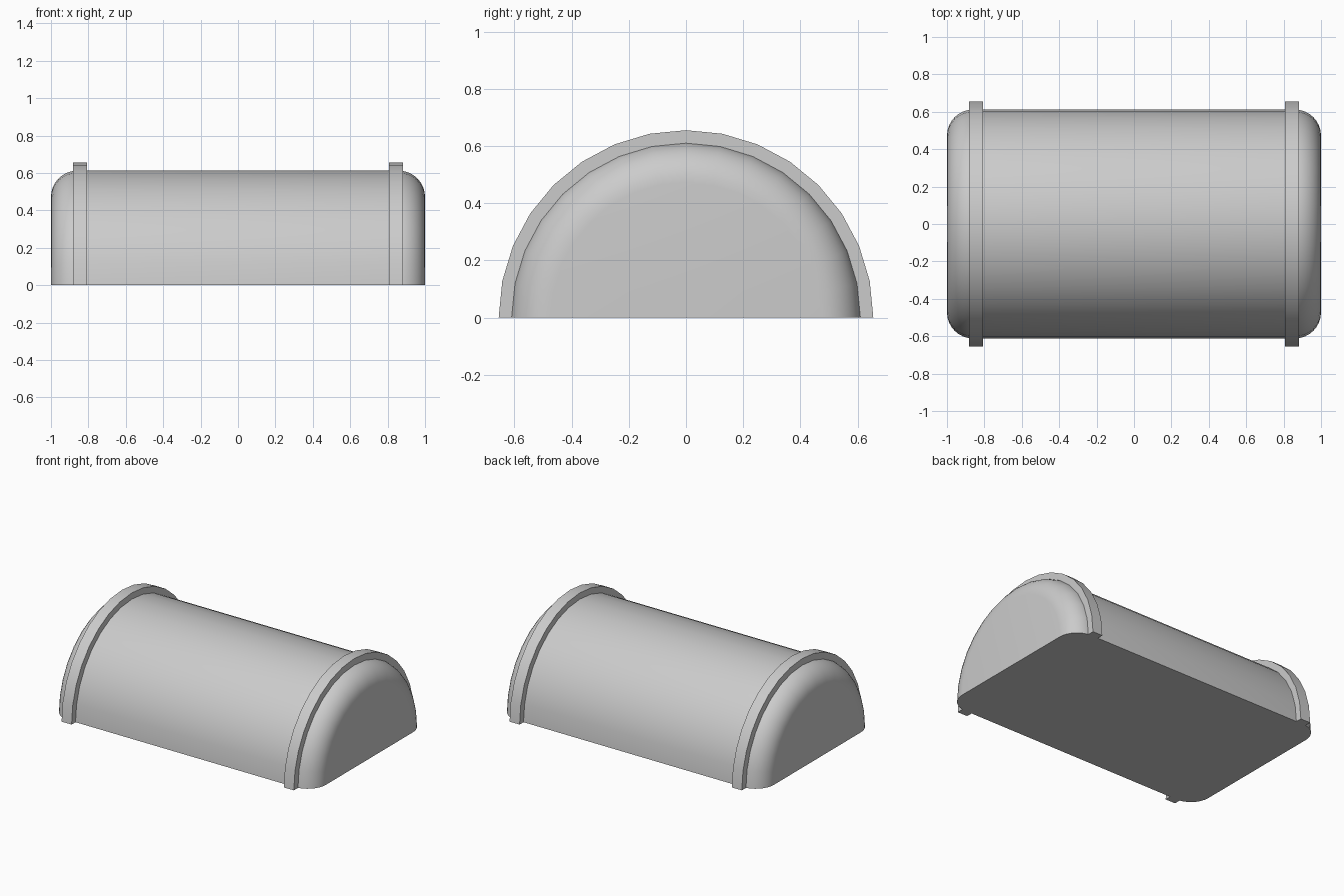
import bpy, math

if "Cube" in bpy.data.objects:
    bpy.data.objects.remove(bpy.data.objects["Cube"], do_unlink=True)

BODY_R, BAND_R, FILLET, SEGMENTS = 0.612, 0.655, 0.14, 16

grey = bpy.data.materials.new("light grey")
grey.use_nodes = True
colour = (0.6, 0.6, 0.6, 1)
grey.diffuse_color = colour
grey.node_tree.nodes["Principled BSDF"].inputs["Base Color"].default_value = colour


def half_turn(name, profile, closed):
    """Sweep an (x, radius) profile half a turn about the x axis and cap it flat below."""
    n = len(profile)
    verts, faces = [], []
    for i in range(SEGMENTS + 1):
        a = math.pi * i / SEGMENTS
        verts += [(x, -r * math.cos(a), r * math.sin(a)) for x, r in profile]
    for i in range(SEGMENTS):
        for j in range(n if closed else n - 1):
            k = (j + 1) % n
            faces.append((i * n + j, i * n + k, (i + 1) * n + k, (i + 1) * n + j))
    first = list(range(n))
    last = [SEGMENTS * n + j for j in range(n)]
    if closed:
        faces += [first[::-1], last]
    else:
        # End walls and one flat underside
        faces += [[i * n for i in range(SEGMENTS + 1)],
                  [i * n + n - 1 for i in range(SEGMENTS, -1, -1)],
                  first[::-1] + last]
    mesh = bpy.data.meshes.new(name)
    mesh.from_pydata(verts, [], faces)
    mesh.materials.append(grey)
    obj = bpy.data.objects.new(name, mesh)
    bpy.context.collection.objects.link(obj)
    bpy.ops.object.select_all(action='DESELECT')
    obj.select_set(True)
    bpy.context.view_layer.objects.active = obj
    bpy.ops.object.mode_set(mode='EDIT')
    bpy.ops.mesh.select_all(action='SELECT')
    bpy.ops.mesh.normals_make_consistent(inside=False)
    bpy.ops.object.mode_set(mode='OBJECT')
    bpy.ops.object.shade_smooth_by_angle(angle=math.radians(30))
    return obj


# Half barrel with rounded ends
right_end = []
for i in range(9):
    a = math.pi / 2 * i / 8
    right_end.append((1 - FILLET + FILLET * math.sin(a),
                      BODY_R - FILLET + FILLET * math.cos(a)))
left_end = [(-x, r) for x, r in reversed(right_end)]
half_turn("barrel_body", left_end + right_end, closed=False)

# Raised bands near both ends
for side, name in ((1, "left_band"), (-1, "right_band")):
    inner, outer = side * 0.807, side * 0.883
    half_turn(name, [(inner, BODY_R - 0.02), (inner, BAND_R),
                     (outer, BAND_R), (outer, BODY_R - 0.02)], closed=True)
